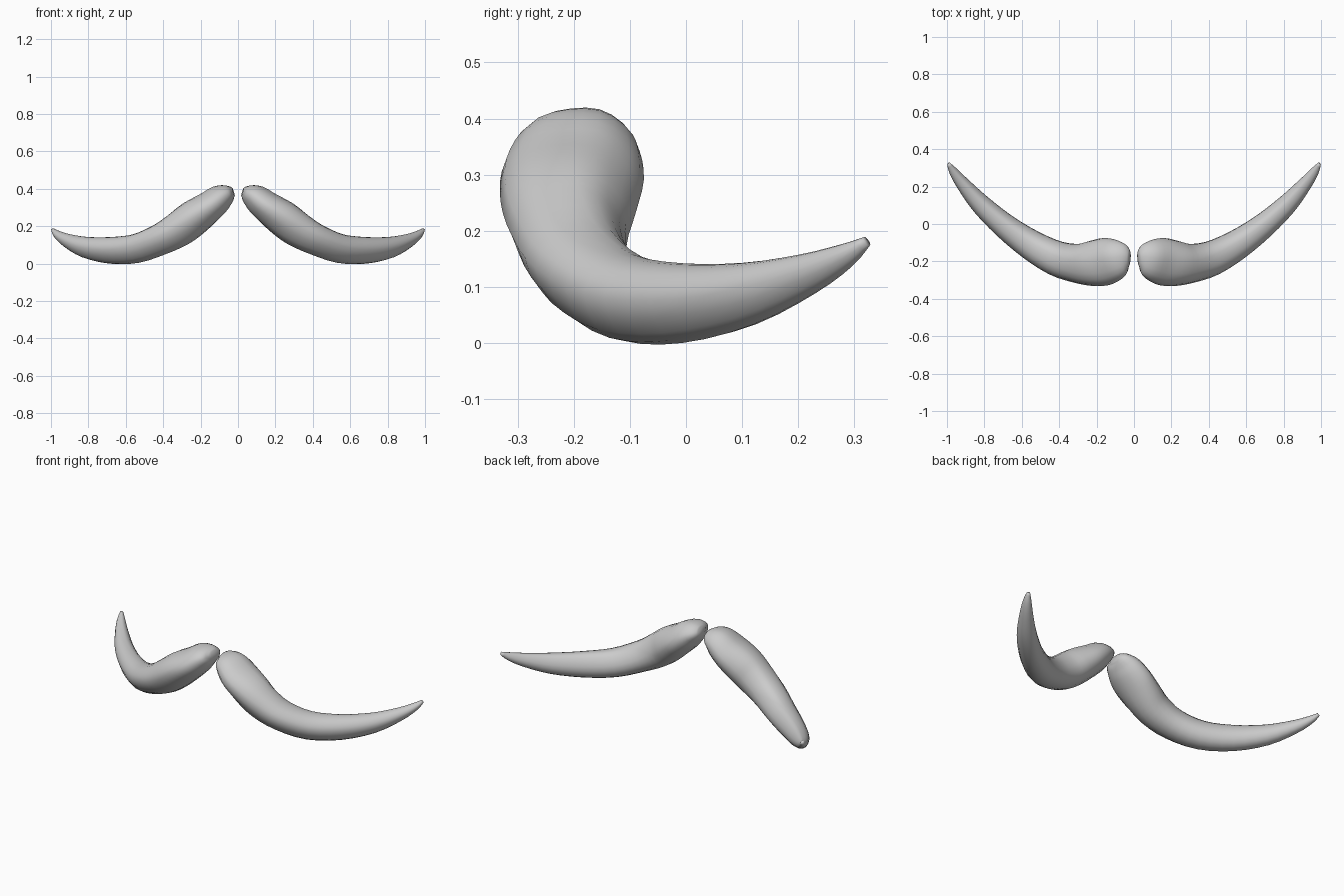
import bpy, bmesh
from mathutils import Vector

STEPS = 3

# Remove the default cube
cube = bpy.data.objects.get("Cube")
if cube:
    bpy.data.objects.remove(cube, do_unlink=True)

# Plain grey
grey = bpy.data.materials.new("plain_grey")
grey.use_nodes = True
colour = (0.6, 0.6, 0.6, 1)
grey.diffuse_color = colour
grey.node_tree.nodes["Principled BSDF"].inputs["Base Color"].default_value = colour

# Sections from nose to tip: x, y, z, half depth, half height
SECTIONS = [
    (0.024, -0.185, 0.383, 0.04, 0.022),
    (0.046, -0.185, 0.375, 0.08, 0.046),
    (0.092, -0.192, 0.35, 0.11, 0.071),
    (0.155, -0.202, 0.3, 0.127, 0.083),
    (0.235, -0.21, 0.243, 0.12, 0.095),
    (0.315, -0.208, 0.185, 0.104, 0.094),
    (0.418, -0.182, 0.128, 0.094, 0.083),
    (0.548, -0.113, 0.08, 0.081, 0.077),
    (0.688, -0.013, 0.07, 0.067, 0.07),
    (0.818, 0.104, 0.086, 0.054, 0.056),
    (0.914, 0.213, 0.122, 0.037, 0.037),
    (0.967, 0.283, 0.155, 0.023, 0.022),
    (0.991, 0.322, 0.181, 0.009, 0.009),
]

# Cross-section: flatter back and top, slanted lower front (back, up)
PROFILE = [(0.4, 0.97), (0.82, 0.5), (1, -0.15), (0.72, -0.77), (0.1, -1),
           (-0.56, -0.74), (-1, 0.08), (-0.7, 0.74), (-0.15, 1)]


def spline(p0, p1, p2, p3, t):
    """Smooth blend through neighbouring points."""
    return [0.5 * (2 * b + (c - a) * t + (2 * a - 5 * b + 4 * c - d) * t * t
                   + (3 * b - a - 3 * c + d) * t ** 3)
            for a, b, c, d in zip(p0, p1, p2, p3)]


def refine(rows):
    last = len(rows) - 1
    out = []
    for i in range(last):
        near = [rows[min(max(i + k, 0), last)] for k in (-1, 0, 1, 2)]
        out += [spline(*near, s / STEPS) for s in range(STEPS)]
    return out + [list(rows[-1])]


def refine_loop(points):
    count = len(points)
    return [spline(*[points[(i + k) % count] for k in (-1, 0, 1, 2)], s / 2)
            for i in range(count) for s in range(2)]


def moustache_half(name, side):
    rows = refine(SECTIONS)
    outline = refine_loop(PROFILE)
    centres = [Vector(r[:3]) for r in rows]
    bm = bmesh.new()
    rings = []
    for i, row in enumerate(rows):
        # Ring square to the path
        along = (centres[min(i + 1, len(rows) - 1)] - centres[max(i - 1, 0)]).normalized()
        across = Vector((0, 0, 1)).cross(along).normalized()
        up = along.cross(across)
        ring = []
        for back, rise in outline:
            p = centres[i] + across * row[3] * back + up * row[4] * rise
            ring.append(bm.verts.new((p.x * side, p.y, p.z)))
        rings.append(ring)
    for a, b in zip(rings, rings[1:]):
        for k in range(len(outline)):
            n = (k + 1) % len(outline)
            bm.faces.new((a[k], a[n], b[n], b[k]))
    bm.faces.new(rings[0])
    bm.faces.new(rings[-1])
    bmesh.ops.recalc_face_normals(bm, faces=bm.faces)
    mesh = bpy.data.meshes.new(name)
    bm.to_mesh(mesh)
    bm.free()
    mesh.materials.append(grey)
    mesh.shade_smooth()
    obj = bpy.data.objects.new(name, mesh)
    bpy.context.collection.objects.link(obj)


moustache_half("moustache_left", 1)
moustache_half("moustache_right", -1)
